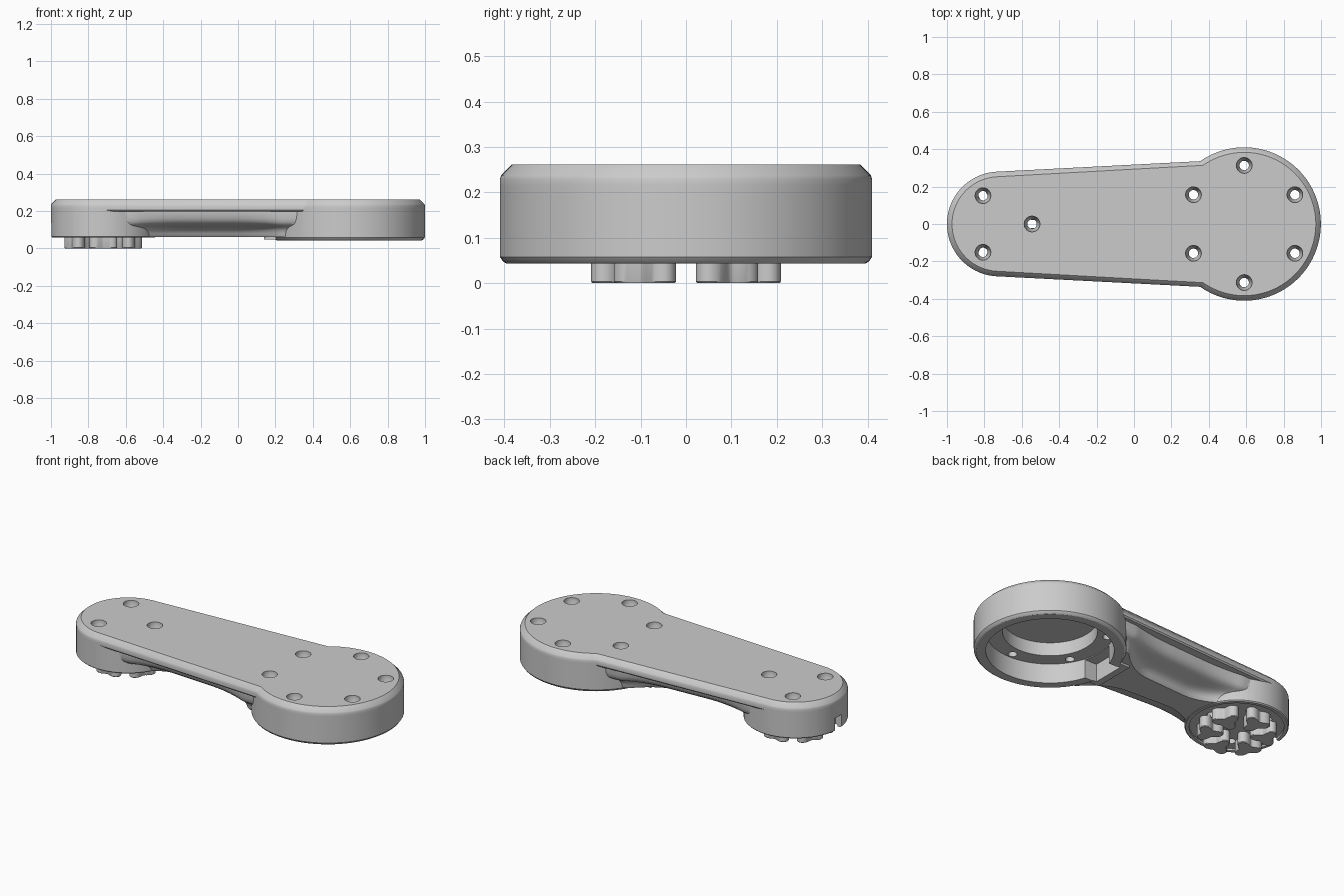
import bpy, bmesh
from math import sin, cos, pi, radians

cube = bpy.data.objects.get("Cube")
if cube:
    bpy.data.objects.remove(cube, do_unlink=True)

grey = bpy.data.materials.new("plain grey")
grey.use_nodes = True
grey.diffuse_color = (0.6, 0.6, 0.6, 1)
grey.node_tree.nodes["Principled BSDF"].inputs["Base Color"].default_value = (0.6, 0.6, 0.6, 1)

SMALL_X, SMALL_R = -0.72, 0.28
BIG_X, BIG_R = 0.589, 0.41


def loft(name, layers):
    """Closed solid through equal-length outlines, given as (z, points)."""
    bm = bmesh.new()
    rings = [[bm.verts.new((x, y, z)) for x, y in pts] for z, pts in layers]
    n = len(rings[0])
    for a, b in zip(rings, rings[1:]):
        for i in range(n):
            j = (i + 1) % n
            bm.faces.new((a[i], a[j], b[j], b[i]))
    bm.faces.new(rings[0][::-1])
    bm.faces.new(rings[-1])
    bmesh.ops.recalc_face_normals(bm, faces=bm.faces)
    mesh = bpy.data.meshes.new(name)
    bm.to_mesh(mesh)
    bm.free()
    mesh.materials.append(grey)
    obj = bpy.data.objects.new(name, mesh)
    bpy.context.collection.objects.link(obj)
    return obj


def arc(cx, cy, r, start, end, n):
    """Points from start to end angle, both included."""
    angles = [radians(start + (end - start) * i / (n - 1)) for i in range(n)]
    return [(cx + r * cos(a), cy + r * sin(a)) for a in angles]


def turned(name, cx, cy, profile, n=96):
    return loft(name, [(z, arc(cx, cy, r, 0, 360, n + 1)[:-1]) for z, r in profile])


def box(name, x0, x1, half, z0, z1):
    pts = [(x0, -half), (x1, -half), (x1, half), (x0, half)]
    return loft(name, [(z0, pts), (z1, pts)])


def combine(body, other, operation):
    bpy.context.view_layer.objects.active = body
    mod = body.modifiers.new("combine", "BOOLEAN")
    mod.operation = operation
    mod.solver = "EXACT"
    mod.object = other
    bpy.ops.object.modifier_apply(modifier=mod.name)
    bpy.data.objects.remove(other, do_unlink=True)


def finish(obj):
    bpy.ops.object.select_all(action="DESELECT")
    obj.select_set(True)
    bpy.context.view_layer.objects.active = obj
    bpy.ops.object.shade_smooth_by_angle(angle=radians(30))


# Outer arcs of the two ends, shared by the plate and the housings
def small_arc(inset):
    return arc(SMALL_X, 0, SMALL_R - inset, 93.2, 266.8, 60)


def big_arc(inset):
    return arc(BIG_X, 0, BIG_R - inset, -125, 125, 80)


# Top plate: two round ends joined by slightly flaring straight edges
plate_layers = [(0.198, 0.008), (0.206, 0), (0.23, 0), (0.238, 0.003), (0.262, 0.027)]
body = loft("arm_body", [(z, small_arc(d) + big_arc(d)) for z, d in plate_layers])


# Round housings below the plate
def big_circle(inset):
    return big_arc(inset) + arc(BIG_X, 0, BIG_R - inset, 128, 232, 34)


def small_circle(inset):
    return small_arc(inset) + arc(SMALL_X, 0, SMALL_R - inset, 270, 450, 61)


big_layers = [(0.043, 0.015), (0.048, 0.007), (0.058, 0), (0.215, 0)]
small_layers = [(0.057, 0.006), (0.063, 0), (0.215, 0)]
combine(body, loft("big_housing", [(z, big_circle(d)) for z, d in big_layers]), "UNION")
combine(body, loft("small_housing", [(z, small_circle(d)) for z, d in small_layers]), "UNION")


# Arm under the plate with a coved rib below it, flaring into both housings
def arm_outline(inset):
    xs = [-0.7 + 1.2 * i / 60 for i in range(61)]

    def width(x):
        a = min(1, max(0, (-0.28 - x) / 0.27))
        b = min(1, max(0, (x + 0.02) / 0.25))
        return 0.305 + 0.056 * x - inset * (1 - 0.6 * max(a, b) ** 2)
    return [(x, -width(x)) for x in xs] + [(x, width(x)) for x in reversed(xs)]


arm_layers = [(0.06, 0.217), (0.064, 0.212), (0.08, 0.205), (0.095, 0.193), (0.106, 0.175),
              (0.115, 0.145), (0.122, 0.105), (0.13, 0.078), (0.142, 0.06), (0.16, 0.05),
              (0.185, 0.043), (0.213, 0.04)]
combine(body, loft("coved_arm", [(z, arm_outline(d)) for z, d in arm_layers]), "UNION")
combine(body, box("cable_block", 0.14, 0.3, 0.13, 0.048, 0.15), "UNION")

# Stepped bore and cable slot in the big housing
combine(body, turned("wide_bore", BIG_X, 0, [(-0.1, 0.345), (0.16, 0.345)]), "DIFFERENCE")
combine(body, turned("deep_bore", BIG_X, 0, [(0.1, 0.255), (0.24, 0.255)]), "DIFFERENCE")
combine(body, box("cable_slot", 0.18, 0.4, 0.1, -0.1, 0.155), "DIFFERENCE")

# Shallow recess and end notch in the small housing
combine(body, turned("shallow_bore", SMALL_X, 0, [(-0.1, 0.255), (0.068, 0.255)]), "DIFFERENCE")
combine(body, box("end_notch", -1.1, -0.96, 0.03, -0.1, 0.135), "DIFFERENCE")

# Countersunk screw holes
holes = [(BIG_X, 0.313, 30 + 60 * i) for i in range(6)]
holes += [(SMALL_X, 0.175, 120 * i) for i in range(3)]
for cx, r, angle in holes:
    x, y = cx + r * cos(radians(angle)), r * sin(radians(angle))
    profile = [(-0.1, 0.025), (0.205, 0.025), (0.235, 0.042), (0.4, 0.042)]
    combine(body, turned("screw_hole", x, y, profile, 32), "DIFFERENCE")
finish(body)


# Ring of three-lobed knobs under the small housing, two lobes facing outward
def knob_outline(angle, scale):
    cx, cy = SMALL_X + 0.154 * cos(angle), 0.154 * sin(angle)
    pts = []
    for i in range(60):
        t = 2 * pi * i / 60
        r = scale * (0.062 - 0.02 * cos(3 * t))
        pts.append((cx + r * cos(angle + t), cy + r * sin(angle + t)))
    return pts


for i in range(6):
    a = radians(30 + 60 * i)
    finish(loft(f"knob_{i + 1}", [(0, knob_outline(a, 0.95)), (0.004, knob_outline(a, 1)),
                                  (0.08, knob_outline(a, 1))]))
